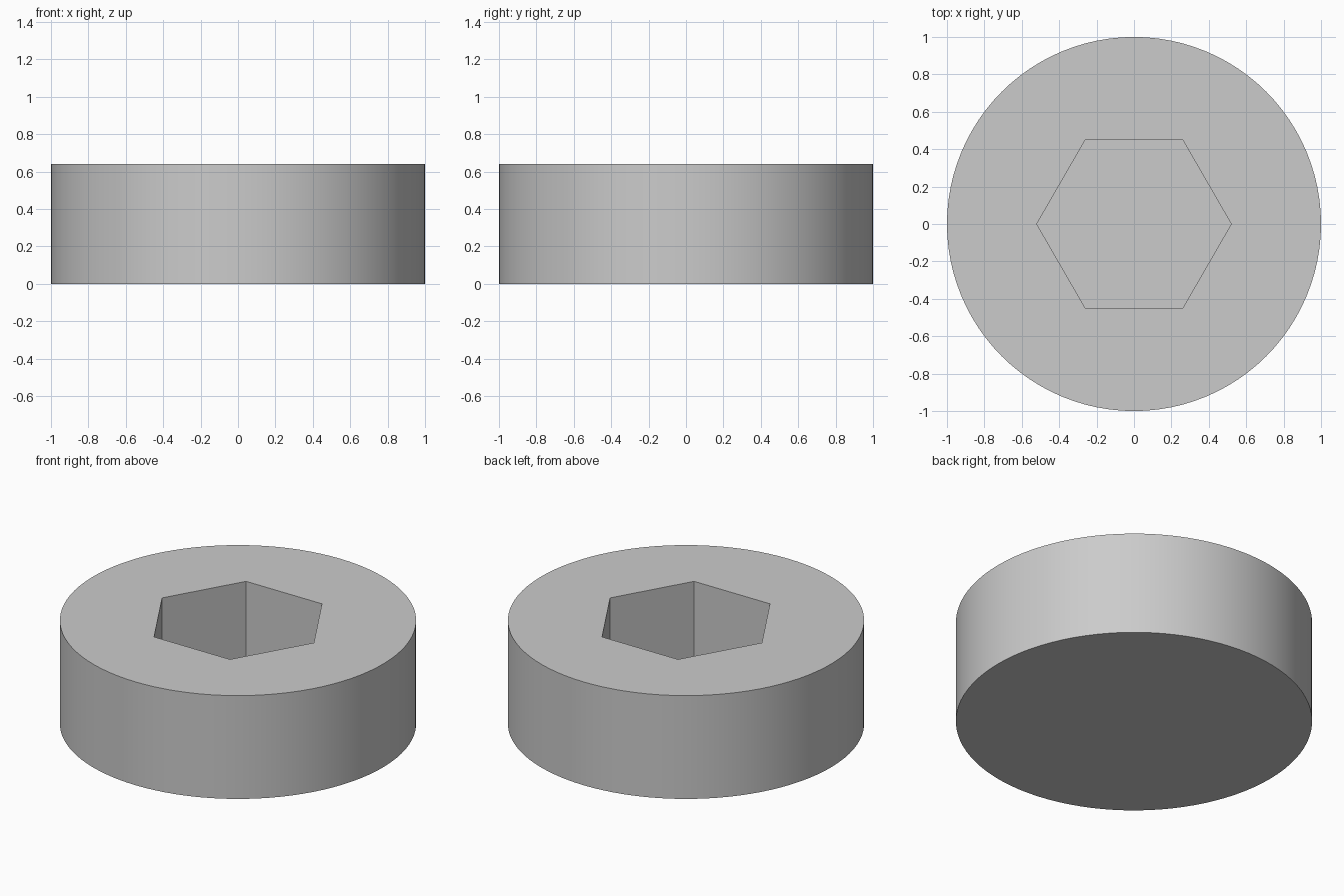
import bpy, bmesh
from math import cos, sin, tau, radians

cube = bpy.data.objects.get("Cube")
if cube:
    bpy.data.objects.remove(cube, do_unlink=True)

RADIUS, HEIGHT = 1.0, 0.64
HEX_RADIUS, FLOOR_Z = 0.52, 0.14
SIDES, HEX_SIDES = 96, 6

grey = bpy.data.materials.new("plain grey")
grey.use_nodes = True
colour = (0.6, 0.6, 0.6, 1)
grey.diffuse_color = colour
grey.node_tree.nodes["Principled BSDF"].inputs["Base Color"].default_value = colour

bm = bmesh.new()


def ring(radius, z, sides):
    return [bm.verts.new((radius * cos(tau * i / sides), radius * sin(tau * i / sides), z))
            for i in range(sides)]


def walls(low, high):
    n = len(low)
    for i in range(n):
        j = (i + 1) % n
        bm.faces.new((low[i], low[j], high[j], high[i]))


# Outer cylinder wall and closed underside
base, rim = ring(RADIUS, 0, SIDES), ring(RADIUS, HEIGHT, SIDES)
walls(base, rim)
bm.faces.new(base[::-1])

# Hexagonal socket with a flat floor
floor, lip = ring(HEX_RADIUS, FLOOR_Z, HEX_SIDES), ring(HEX_RADIUS, HEIGHT, HEX_SIDES)
walls(lip, floor)
bm.faces.new(floor)

# Top face between the rim and the socket, one sector per hexagon side
step = SIDES // HEX_SIDES
for i in range(HEX_SIDES):
    arc = [rim[(i * step + k) % SIDES] for k in range(step + 1)]
    bm.faces.new(arc + [lip[(i + 1) % HEX_SIDES], lip[i]])

bmesh.ops.recalc_face_normals(bm, faces=bm.faces)
mesh = bpy.data.meshes.new("socket_plug")
bm.to_mesh(mesh)
bm.free()
mesh.materials.append(grey)

plug = bpy.data.objects.new("socket_plug", mesh)
bpy.context.collection.objects.link(plug)
bpy.context.view_layer.objects.active = plug
plug.select_set(True)
bpy.ops.object.shade_smooth_by_angle(angle=radians(30))
